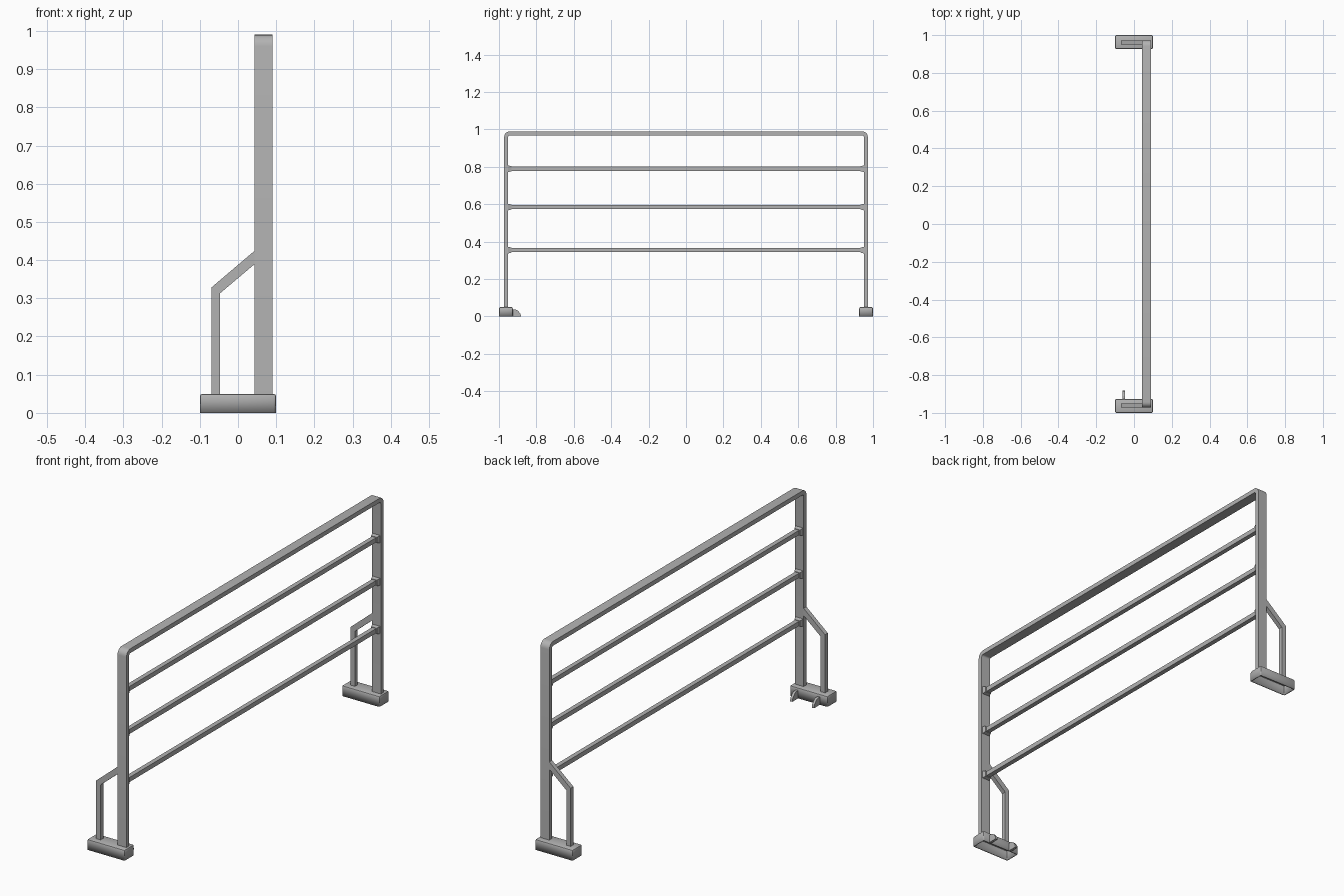
import bpy, bmesh, math
from mathutils import Vector

cube = bpy.data.objects.get("Cube")
if cube:
    bpy.data.objects.remove(cube, do_unlink=True)

grey = bpy.data.materials.new("painted grey metal")
grey.use_nodes = True
grey.diffuse_color = (0.45, 0.45, 0.45, 1)
grey.node_tree.nodes["Principled BSDF"].inputs["Base Color"].default_value = (0.45, 0.45, 0.45, 1)


def finish(name, bm):
    bmesh.ops.recalc_face_normals(bm, faces=bm.faces)
    mesh = bpy.data.meshes.new(name)
    bm.to_mesh(mesh)
    bm.free()
    mesh.materials.append(grey)
    obj = bpy.data.objects.new(name, mesh)
    bpy.context.collection.objects.link(obj)
    return obj


def box(name, low, high, taper=1.0, taper_dir=0):
    """Box between two corners; the end facing taper_dir on y can be narrowed."""
    low, high = Vector(low), Vector(high)
    centre, size = (low + high) / 2, high - low
    bm = bmesh.new()
    bmesh.ops.create_cube(bm, size=1)
    for v in bm.verts:
        k = taper if v.co.y * taper_dir > 0 else 1
        v.co = centre + Vector((v.co.x * size.x * k, v.co.y * size.y, v.co.z * size.z * k))
    return finish(name, bm)


def prism(name, profile, start, end, axis):
    """Extrude a flat profile along x (y, z points) or y (x, z points)."""
    bm = bmesh.new()
    place = (lambda a, b, t: (t, a, b)) if axis == "x" else (lambda a, b, t: (a, t, b))
    face = bm.faces.new([bm.verts.new(place(a, b, start)) for a, b in profile])
    ext = bmesh.ops.extrude_face_region(bm, geom=[face])
    shift = Vector(place(0, 0, end - start))
    for v in ext["geom"]:
        if isinstance(v, bmesh.types.BMVert):
            v.co += shift
    return finish(name, bm)


def smooth(obj):
    bpy.ops.object.select_all(action="DESELECT")
    obj.select_set(True)
    bpy.context.view_layer.objects.active = obj
    bpy.ops.object.shade_smooth_by_angle(angle=math.radians(35))


# Main frame: two posts and the top rail as one bent flat bar
def bend(half, top, radius, steps=6):
    pts = [(half, 0.04)]
    for i in range(steps + 1):
        a = math.pi / 2 * i / steps
        pts.append((half - radius + radius * math.cos(a), top - radius + radius * math.sin(a)))
    return pts + [(-y, z) for y, z in reversed(pts)]


outer = bend(0.972, 0.99, 0.03)
inner = bend(0.951, 0.969, 0.009)
smooth(prism("bent_frame", outer + inner[::-1], 0.043, 0.09, "x"))

# Cross rails with tapered end brackets
rail_x, half = 0.066, 0.011
for n, z in enumerate((0.355, 0.585, 0.79), 1):
    box(f"cross_rail_{n}", (rail_x - half, -0.945, z - half), (rail_x + half, 0.945, z + half))
    for side, s in (("front", -1), ("back", 1)):
        ys = sorted((s * 0.952, s * 0.934))
        box(f"{side}_rail_bracket_{n}", (rail_x - 0.02, ys[0], z - 0.018),
            (rail_x + 0.02, ys[1], z + 0.018), 0.75, -s)

# Feet and side braces at both ends
brace = [(-0.07, 0.04), (-0.07, 0.328), (0.05, 0.43), (0.05, 0.395), (-0.047, 0.313), (-0.047, 0.04)]
for side, s in (("front", -1), ("back", 1)):
    ys = sorted((s * 0.951, s * 0.972))
    prism(f"{side}_brace", brace, ys[0], ys[1], "y")

    # Hollow foot with chamfered edges, open underneath
    ys = sorted((s * 0.926, s * 1.0))
    foot = box(f"{side}_foot", (-0.1, ys[0], 0), (0.1, ys[1], 0.05))
    bm = bmesh.new()
    bm.from_mesh(foot.data)
    bottom = [f for f in bm.faces if f.normal.z < -0.9]
    bmesh.ops.delete(bm, geom=bottom, context="FACES")
    edges = [e for e in bm.edges if len(e.link_faces) == 2]
    bmesh.ops.bevel(bm, geom=edges, offset=0.007, segments=2, profile=0.5, affect="EDGES")
    bm.to_mesh(foot.data)
    bm.free()
    shell = foot.modifiers.new("shell", "SOLIDIFY")
    shell.thickness = 0.005
    shell.offset = -1
    smooth(foot)

# Coupling hooks on the inner side of the front foot
hook = [(-0.93, 0.0), (-0.93, 0.038), (-0.91, 0.037), (-0.9, 0.032), (-0.885, 0.015), (-0.882, 0.0)]
for name, x in (("right_hook", -0.054), ("left_hook", 0.061)):
    prism(name, hook, x - 0.006, x + 0.006, "x")
